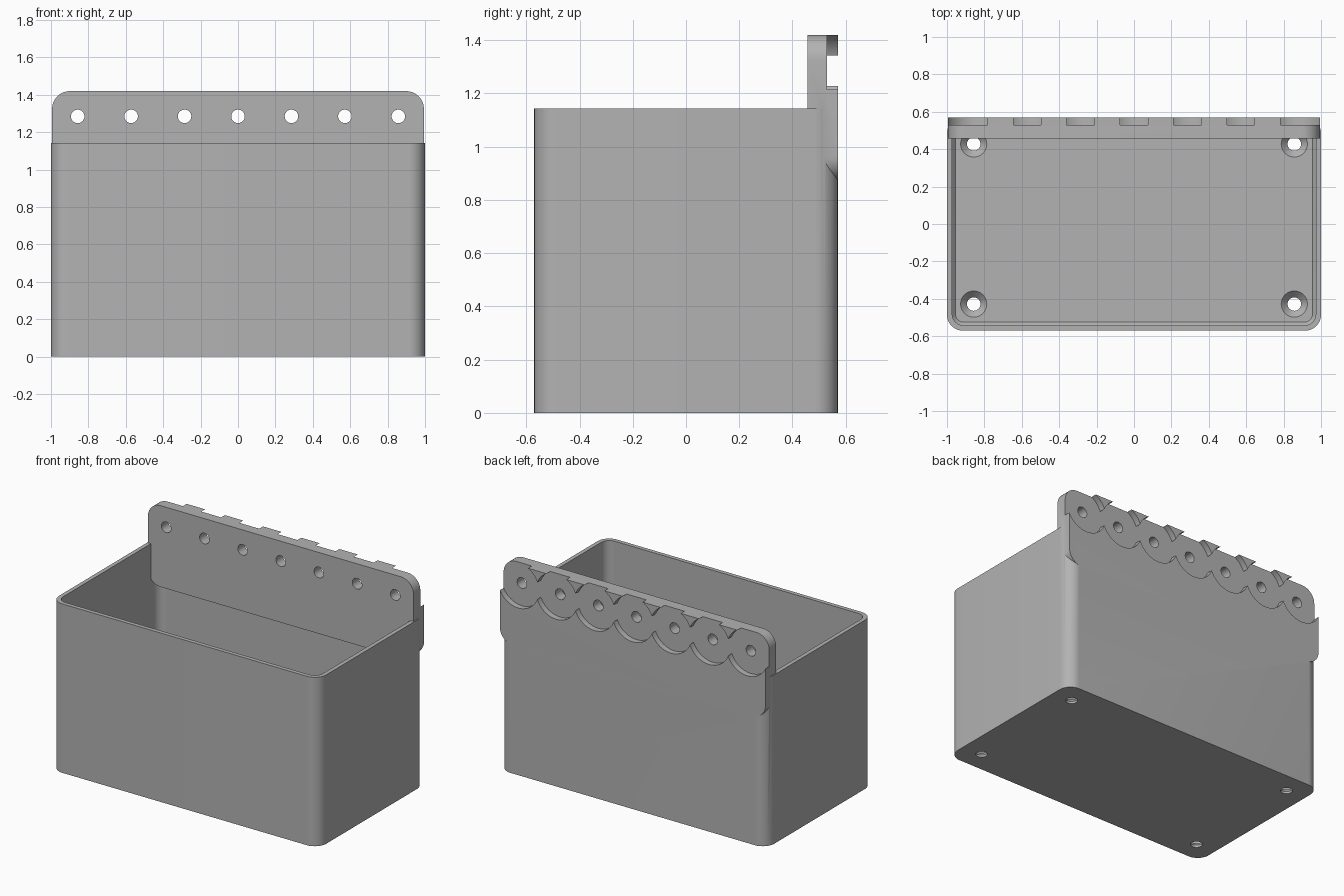
import bpy, bmesh, math
from mathutils import Vector

default = bpy.data.objects.get("Cube")
if default:
    bpy.data.objects.remove(default, do_unlink=True)

grey = bpy.data.materials.new("plain_grey")
grey.use_nodes = True
colour = (0.45, 0.45, 0.45, 1)
grey.diffuse_color = colour
grey.node_tree.nodes["Principled BSDF"].inputs["Base Color"].default_value = colour

HOLE_STEP = 2 / 7
HOLE_Z = 1.285
BACK = 0.57
RIM = 1.143


def rounded(half_w, half_h, radius, steps=10):
    """Outline of a rectangle with rounded corners."""
    pts = []
    for quarter, (sx, sy) in enumerate([(1, 1), (-1, 1), (-1, -1), (1, -1)]):
        for i in range(steps + 1):
            a = math.pi / 2 * (quarter + i / steps)
            pts.append((sx * (half_w - radius) + radius * math.cos(a),
                        sy * (half_h - radius) + radius * math.sin(a)))
    return pts


def circle(radius, steps=48):
    return [(radius * math.cos(math.tau * i / steps), radius * math.sin(math.tau * i / steps))
            for i in range(steps)]


def loft(name, layers, centre=(0, 0, 0), along_y=False):
    """Closed solid through (depth, outline) layers, along z or y."""
    bm = bmesh.new()
    rings = []
    for depth, outline in layers:
        rings.append([bm.verts.new(Vector(centre) + Vector((u, depth, v) if along_y else (u, v, depth)))
                      for u, v in outline])
    n = len(rings[0])
    for low, high in zip(rings, rings[1:]):
        for i in range(n):
            j = (i + 1) % n
            bm.faces.new((low[i], low[j], high[j], high[i]))
    bm.faces.new(rings[0])
    bm.faces.new(rings[-1])
    bmesh.ops.recalc_face_normals(bm, faces=bm.faces)
    mesh = bpy.data.meshes.new(name)
    bm.to_mesh(mesh)
    bm.free()
    mesh.materials.append(grey)
    obj = bpy.data.objects.new(name, mesh)
    bpy.context.collection.objects.link(obj)
    return obj


def combine(target, tool, operation):
    """Apply a boolean and discard the tool."""
    mod = target.modifiers.new("boolean", "BOOLEAN")
    mod.operation = operation
    mod.solver = "EXACT"
    mod.object = tool
    bpy.context.view_layer.objects.active = target
    bpy.ops.object.modifier_apply(modifier=mod.name)
    bpy.data.objects.remove(tool, do_unlink=True)


# Open box with a small chamfer around the floor
outer = rounded(1, BACK, 0.085)
box = loft("storage_box", [(0, outer), (RIM, outer)])
inner = rounded(0.972, BACK - 0.028, 0.06)
floor_edge = rounded(0.955, BACK - 0.045, 0.045)
combine(box, loft("cavity", [(0.05, floor_edge), (0.07, inner), (RIM + 0.1, inner)]), "DIFFERENCE")

# Mounting plate along the back, flush with the rear wall
plate_low, plate_high = 0.87, 1.42
plate = rounded(0.994, (plate_high - plate_low) / 2, 0.095)
combine(box, loft("mounting_plate", [(0.457, plate), (BACK, plate)],
                  (0, 0, (plate_low + plate_high) / 2), True), "UNION")

# Seven through holes, each in an overlapping round recess on the rear
for i in range(-3, 4):
    centre = (i * HOLE_STEP, 0, HOLE_Z)
    combine(box, loft("recess", [(0.53, circle(0.154, 64)), (0.7, circle(0.154, 64))],
                      centre, True), "DIFFERENCE")
    combine(box, loft("plate_hole", [(0.4, circle(0.036)), (0.7, circle(0.036))],
                      centre, True), "DIFFERENCE")

# Countersunk screw holes in the floor corners
for sx in (-1, 1):
    for sy in (-1, 1):
        profile = [(-0.05, 0.036), (0.015, 0.036), (0.05, 0.07), (0.068, 0.07)]
        screw = loft("screw_hole", [(z, circle(r)) for z, r in profile],
                     (sx * 3 * HOLE_STEP, sy * 0.428, 0))
        combine(box, screw, "DIFFERENCE")

bpy.ops.object.select_all(action="DESELECT")
box.select_set(True)
bpy.context.view_layer.objects.active = box
bpy.ops.object.shade_smooth_by_angle(angle=math.radians(30))
